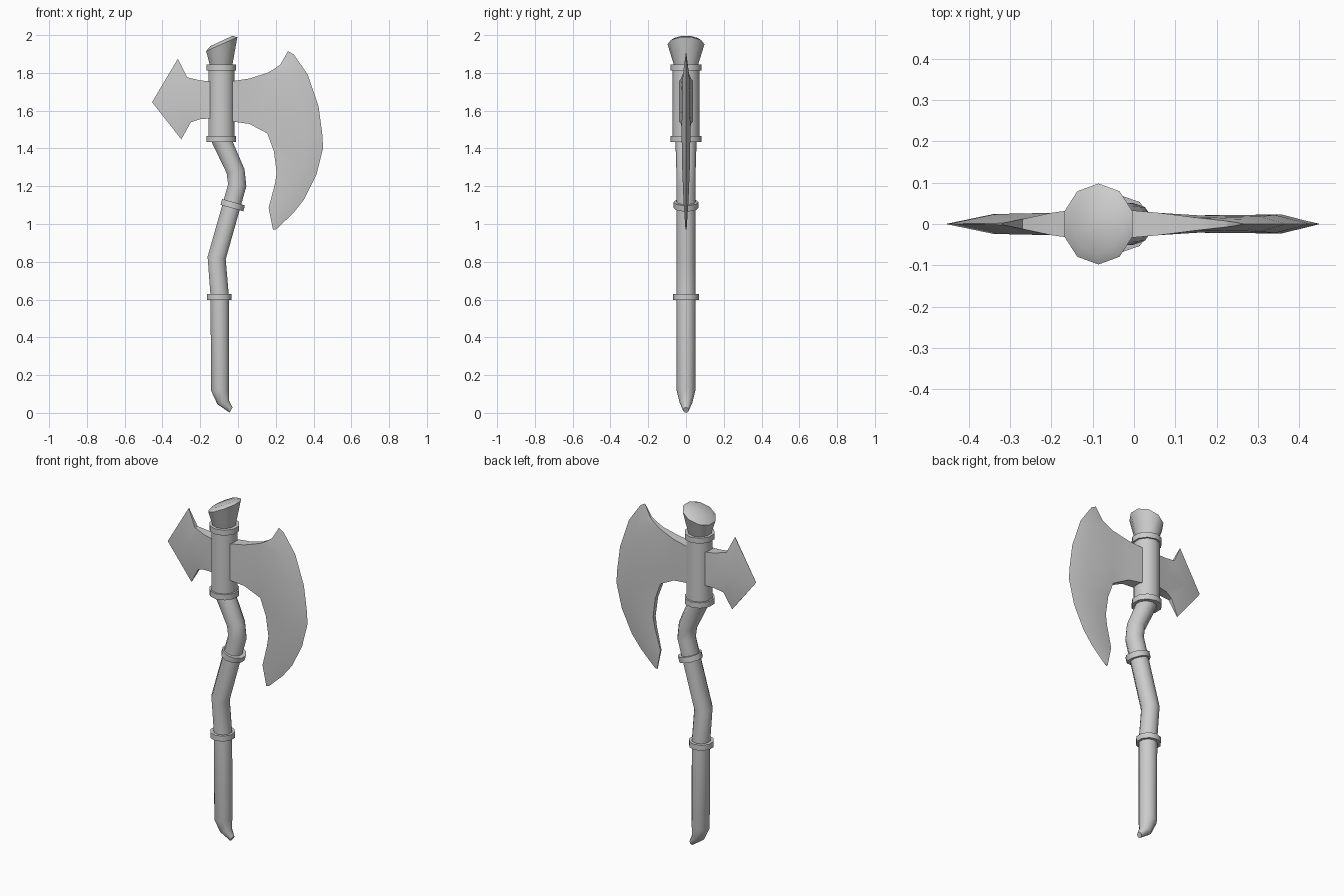
import bpy, bmesh
from math import sin, cos, pi, radians

if "Cube" in bpy.data.objects:
    bpy.data.objects.remove(bpy.data.objects["Cube"])

SIDES = 10


def finish(name, bm, angle):
    bmesh.ops.remove_doubles(bm, verts=bm.verts, dist=0.0005)
    bmesh.ops.recalc_face_normals(bm, faces=bm.faces)
    mesh = bpy.data.meshes.new(name)
    bm.to_mesh(mesh)
    bm.free()
    ob = bpy.data.objects.new(name, mesh)
    bpy.context.collection.objects.link(ob)
    bpy.ops.object.select_all(action='DESELECT')
    ob.select_set(True)
    bpy.context.view_layer.objects.active = ob
    bpy.ops.object.shade_smooth_by_angle(angle=radians(angle))
    return ob


def loft(name, rings):
    """Skin ten-sided rings given as (x, z, rx, ry, tilt in degrees)."""
    bm = bmesh.new()
    loops = []
    for x, z, rx, ry, tilt in rings:
        t = radians(tilt)
        loop = []
        for i in range(SIDES):
            a = pi / 2 + 2 * pi * i / SIDES
            u = rx * cos(a)
            loop.append(bm.verts.new((x + u * cos(t), ry * sin(a), z - u * sin(t))))
        loops.append(loop)
    for lo, hi in zip(loops, loops[1:]):
        for i in range(SIDES):
            j = (i + 1) % SIDES
            bm.faces.new((lo[i], lo[j], hi[j], hi[i]))
    bm.faces.new(loops[0])
    bm.faces.new(loops[-1])
    return finish(name, bm, 40)


def plate(name, points, faces):
    """Mirror a relief of (x, z, half thickness) across y and close its rim."""
    bm = bmesh.new()
    front = [bm.verts.new((x, -t, z)) for x, z, t in points]
    back = [bm.verts.new((x, t, z)) if t > 0 else v
            for v, (x, z, t) in zip(front, points)]
    edges = {(f[i], f[(i + 1) % len(f)]) for f in faces for i in range(len(f))}
    for f in faces:
        bm.faces.new([front[i] for i in f])
        bm.faces.new([back[i] for i in reversed(f)])
    for a, b in edges:
        if (b, a) not in edges:
            rim = list(dict.fromkeys((front[b], front[a], back[a], back[b])))
            if len(rim) > 2:
                bm.faces.new(rim)
    return finish(name, bm, 20)


# crooked handle with a hooked foot
path = [(-.037, .015, .016, -60), (-.078, .055, .034, -17), (-.095, .12, .05, -3),
        (-.097, .62, .051, 0), (-.113, .82, .051, 8), (-.004, 1.205, .051, 6),
        (-.013, 1.28, .051, -12), (-.086, 1.44, .056, -8)]
loft("handle", [(x, z, r, r, t) for x, z, r, t in path])

# head socket
loft("socket", [(-.088, 1.44, .072, .072, 0), (-.088, 1.84, .072, .072, 0)])

# binding rings
for name, x, z, r, tilt in (("grip_ring", -.1, .613, .068, 0),
                            ("middle_ring", -.028, 1.1, .066, 16),
                            ("socket_bottom_ring", -.088, 1.45, .082, 0),
                            ("socket_top_ring", -.088, 1.828, .082, 0)):
    dx, dz = .016 * sin(radians(tilt)), .016 * cos(radians(tilt))
    loft(name, [(x - dx, z - dz, r, r, tilt), (x + dx, z + dz, r, r, tilt)])

# flared, slanted pommel
loft("top_cap", [(-.089, 1.83, .06, .06, 0), (-.086, 1.952, .095, .098, -24),
                 (-.088, 1.969, .068, .072, -25)])

# main blade: stations from upper horn to lower horn, each inner / ridge / edge
inner = [(.225, 1.845, .007), (.19, 1.82, .011), (.155, 1.8, .015), (.155, 1.69, .021),
         (.155, 1.58, .021), (.155, 1.48, .015), (.19, 1.385, .014),
         (.205, 1.27, .012), (.195, 1.21, .01), (.162, 1.085, .005)]
ridge = [(.245, 1.88, .004), (.275, 1.835, .011), (.305, 1.77, .018), (.34, 1.63, .022),
         (.357, 1.47, .023), (.355, 1.39, .022), (.335, 1.29, .02),
         (.295, 1.19, .016), (.255, 1.12, .013), (.185, .97, .003)]
edge = [(.265, 1.915), (.295, 1.898), (.37, 1.79), (.427, 1.62), (.447, 1.47),
        (.45, 1.4), (.415, 1.26), (.35, 1.13), (.29, 1.055), (.2, .97)]
pts = inner + ridge + [(x, z, 0) for x, z in edge]
faces = []
for k in range(9):
    for c in (0, 10):
        faces.append((c + k, c + k + 1, c + k + 11, c + k + 10))
# blade neck columns run from the socket to the inner stations 2..5
for x, top, bot, t in ((-.05, 1.753, 1.545, .037), (.06, 1.77, 1.53, .027)):
    pts += [(x, top + (bot - top) * i / 3, t) for i in range(4)]
for i in range(3):
    faces.append((30 + i, 31 + i, 35 + i, 34 + i))
    faces.append((34 + i, 35 + i, 3 + i, 2 + i))
plate("main_blade", pts, faces)

# rear spike: root, neck, barbs, centre and point
pts = [(-.13, 1.753, .037), (-.13, 1.655, .037), (-.13, 1.56, .037),
       (-.2, 1.76, .027), (-.2, 1.655, .027), (-.2, 1.555, .027),
       (-.27, 1.777, .012), (-.34, 1.652, .024), (-.25, 1.538, .012),
       (-.318, 1.875, .002), (-.455, 1.645, 0), (-.3, 1.448, .002)]
plate("rear_spike", pts, [(0, 3, 4, 1), (1, 4, 5, 2), (3, 6, 7, 4), (4, 7, 8, 5),
                          (6, 9, 7), (9, 10, 7), (10, 11, 7), (11, 8, 7)])
